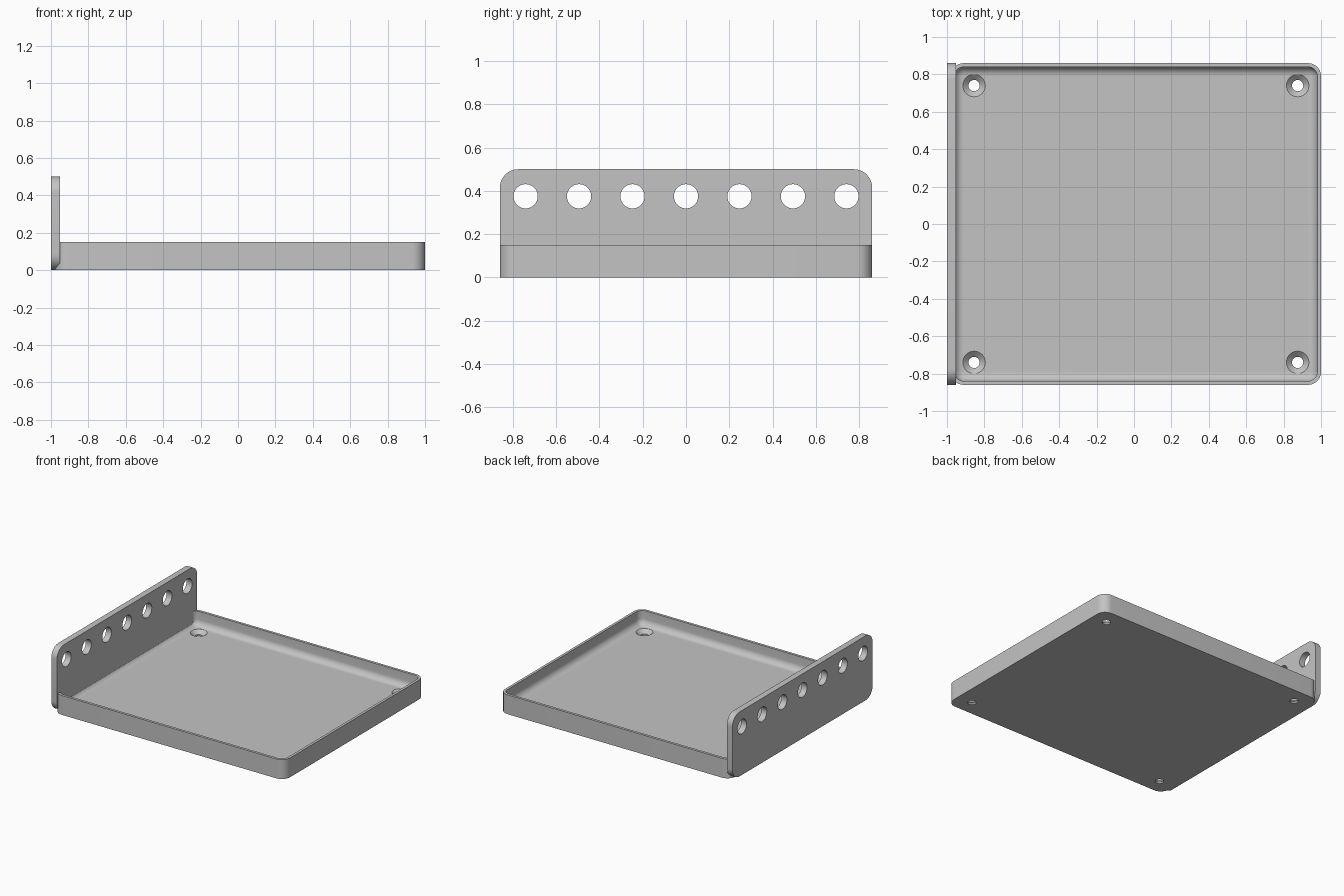
import bpy
import bmesh
import math
from mathutils import Matrix, Vector

cube = bpy.data.objects.get("Cube")
if cube:
    bpy.data.objects.remove(cube)

grey = bpy.data.materials.new("light_grey")
grey.use_nodes = True
grey.diffuse_color = (0.55, 0.55, 0.55, 1)
grey.node_tree.nodes["Principled BSDF"].inputs["Base Color"].default_value = grey.diffuse_color


def rounded_rect(half_w, half_h, radius, steps=10):
    """Counter-clockwise outline of a rectangle with round corners."""
    points = []
    for quarter, (sx, sy) in enumerate([(1, 1), (-1, 1), (-1, -1), (1, -1)]):
        for i in range(steps + 1):
            a = math.pi / 2 * (quarter + i / steps)
            points.append((sx * (half_w - radius) + radius * math.cos(a),
                           sy * (half_h - radius) + radius * math.sin(a)))
    return points


def circle(radius, count=40):
    return [(radius * math.cos(math.tau * i / count),
             radius * math.sin(math.tau * i / count)) for i in range(count)]


def loft(name, sections, matrix):
    """Closed solid through (outline, height) sections, capped at both ends."""
    bm = bmesh.new()
    rings = [[bm.verts.new((x, y, z)) for x, y in outline] for outline, z in sections]
    for low, high in zip(rings, rings[1:]):
        for i in range(len(low)):
            j = (i + 1) % len(low)
            bm.faces.new((low[i], low[j], high[j], high[i]))
    bm.faces.new(rings[0][::-1])
    bm.faces.new(rings[-1])
    bm.transform(matrix)
    bmesh.ops.recalc_face_normals(bm, faces=bm.faces)
    mesh = bpy.data.meshes.new(name)
    bm.to_mesh(mesh)
    bm.free()
    mesh.materials.append(grey)
    obj = bpy.data.objects.new(name, mesh)
    bpy.context.collection.objects.link(obj)
    return obj


def drill(obj, cutter):
    """Subtract a cutter and hide it."""
    mod = obj.modifiers.new("drill", 'BOOLEAN')
    mod.operation = 'DIFFERENCE'
    mod.solver = 'EXACT'
    mod.object = cutter
    bpy.context.view_layer.objects.active = obj
    bpy.ops.object.modifier_apply(modifier=mod.name)
    bpy.data.objects.remove(cutter)


# Tray: outer wall, thin rim, filleted inner wall and floor
half_x, half_y, height, floor = 0.99, 0.86, 0.15, 0.04
corner, wall, fillet = 0.07, 0.02, 0.048
sections = [(rounded_rect(half_x, half_y, corner), 0),
            (rounded_rect(half_x, half_y, corner), height)]
sections.append((rounded_rect(half_x - wall, half_y - wall, corner - wall), height))
for i in range(9):
    a = math.pi / 2 * i / 8
    inset = wall + fillet * (1 - math.cos(a))
    sections.append((rounded_rect(half_x - inset, half_y - inset, corner - inset),
                     floor + fillet * (1 - math.sin(a))))
tray = loft("tray", sections, Matrix.Translation((0.01, 0, 0)))

# Countersunk screw holes in the tray corners
for x in (-0.855, 0.875):
    for y in (-0.74, 0.74):
        screw = [(circle(0.03), -0.05), (circle(0.03), 0.012),
                 (circle(0.06), floor), (circle(0.06), 0.1)]
        drill(tray, loft("screw_cutter", screw, Matrix.Translation((x, y, 0))))

# Upright side plate: outline in y and z, thickness along x
to_side = Matrix(((0, 0, 1, 0), (1, 0, 0, 0), (0, 1, 0, 0), (0, 0, 0, 1)))
outline = rounded_rect(half_y, 0.25, 0.085)
side_plate = loft("side_plate", [(outline, -1), (outline, -0.952)],
                  Matrix.Translation((0, 0, 0.25)) @ to_side)

# Row of round holes along the plate
for i in range(-3, 4):
    place = Matrix.Translation(Vector((0, i * 0.247, 0.375))) @ to_side
    drill(side_plate, loft("hole_cutter", [(circle(0.056), -1.1), (circle(0.056), -0.9)], place))

# Smooth rounds, sharp edges
for obj in (tray, side_plate):
    bpy.ops.object.select_all(action='DESELECT')
    obj.select_set(True)
    bpy.context.view_layer.objects.active = obj
    bpy.ops.object.shade_smooth_by_angle(angle=math.radians(30))
